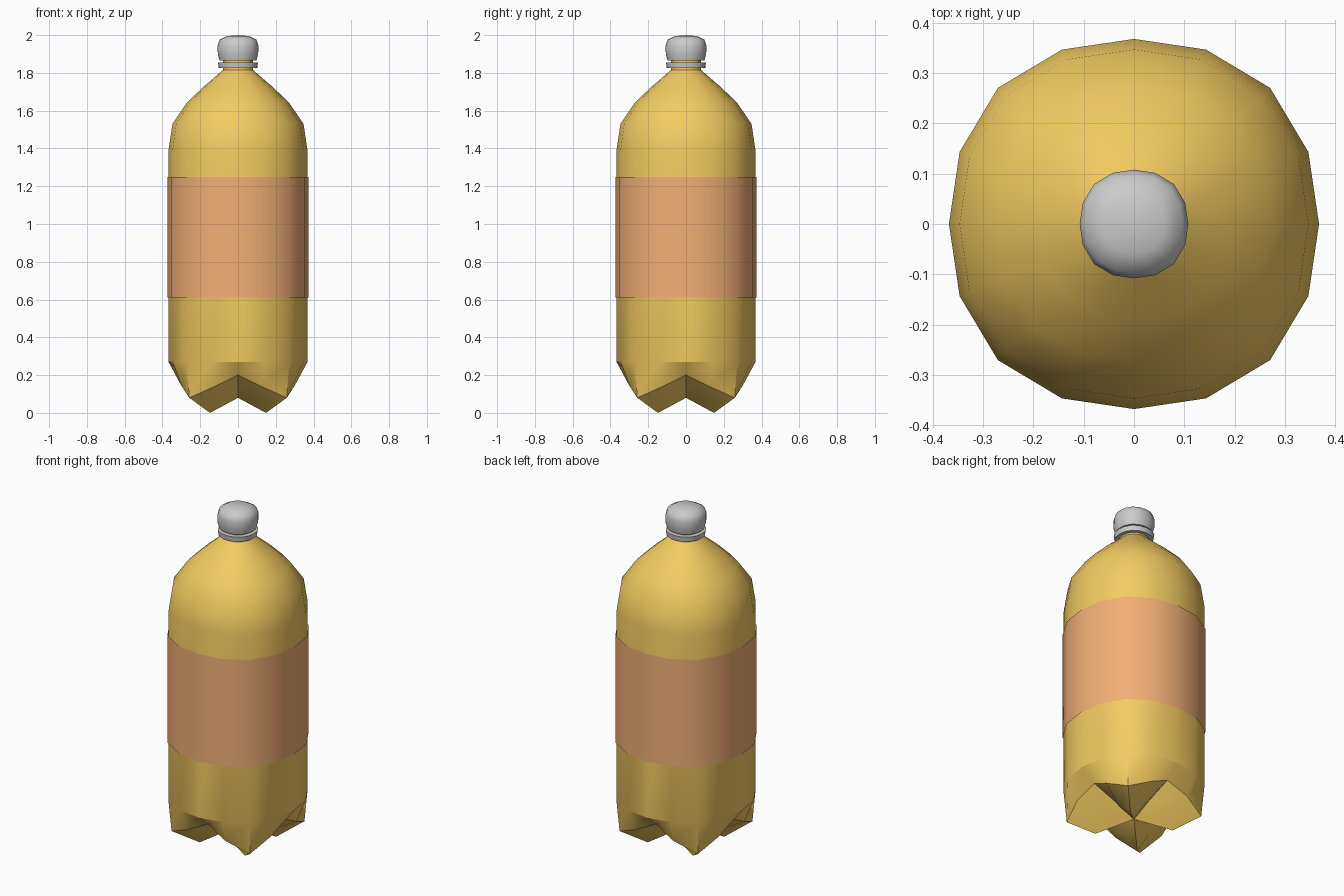
import bpy, bmesh
from math import sin, cos, pi, radians

if "Cube" in bpy.data.objects:
    bpy.data.objects.remove(bpy.data.objects["Cube"])

SIDES = 16


def material(name, color):
    m = bpy.data.materials.new(name)
    m.diffuse_color = (*color, 1)
    m.use_nodes = True
    m.node_tree.nodes["Principled BSDF"].inputs["Base Color"].default_value = m.diffuse_color
    return m


def diag(i):
    # 0 on the x/y axes, 1 on the diagonals
    return 0.5 - 0.5 * cos(4 * 2 * pi * i / SIDES)


def round_ring(r, z):
    # slightly squared circle: diagonals a little wider than the axes
    return [(r * (1 + 0.04 * diag(i)), z) for i in range(SIDES)]


def foot_ring(valley, foot):
    # ring blending from valley (r, z) on the axes to foot (r, z) on the diagonals
    return [tuple(a + (b - a) * diag(i) for a, b in zip(valley, foot))
            for i in range(SIDES)]


def build(name, rings, bottom=None, top=None, closed=False, mat=None, angle=35):
    bm = bmesh.new()
    loops = []
    for ring in rings:
        loops.append([bm.verts.new((r * cos(2 * pi * i / SIDES),
                                    r * sin(2 * pi * i / SIDES), z))
                      for i, (r, z) in enumerate(ring)])
    pairs = list(zip(loops, loops[1:]))
    if closed:
        pairs.append((loops[-1], loops[0]))
    for a, b in pairs:
        for i in range(SIDES):
            j = (i + 1) % SIDES
            bm.faces.new((a[i], a[j], b[j], b[i]))
    for z, loop in ((bottom, loops[0]), (top, loops[-1])):
        if z is not None:
            c = bm.verts.new((0, 0, z))
            for i in range(SIDES):
                bm.faces.new((c, loop[i], loop[(i + 1) % SIDES]))
    bmesh.ops.recalc_face_normals(bm, faces=bm.faces)
    me = bpy.data.meshes.new(name)
    bm.to_mesh(me)
    bm.free()
    ob = bpy.data.objects.new(name, me)
    bpy.context.collection.objects.link(ob)
    if mat:
        me.materials.append(mat)
    bpy.ops.object.select_all(action='DESELECT')
    ob.select_set(True)
    bpy.context.view_layer.objects.active = ob
    bpy.ops.object.shade_smooth_by_angle(angle=radians(angle))
    return ob


def rings(profile):
    return [round_ring(r, z) for r, z in profile]


yellow = material("yellow_plastic", (0.9, 0.6, 0.12))
orange = material("orange_label", (0.9, 0.43, 0.18))

# Bottle body: four-footed base, straight wall, domed shoulder, neck
base = [foot_ring((0.13, 0.14), (0.21, 0.0)),
        foot_ring((0.28, 0.20), (0.365, 0.08))]
wall = rings([(0.368, 0.27), (0.368, 1.39), (0.347, 1.53), (0.272, 1.64),
              (0.19, 1.72), (0.12, 1.78), (0.08, 1.815), (0.077, 1.90)])
build("bottle_body", base + wall, bottom=0.08, top=1.90, mat=yellow)

# Label sleeve
build("label", rings([(0.373, 0.61), (0.373, 1.25)]), mat=orange)

# Tamper ring under the cap
build("neck_ring", rings([(0.075, 1.825), (0.102, 1.825), (0.106, 1.855),
                          (0.075, 1.855)]), closed=True)

# Screw cap
build("cap", rings([(0.098, 1.866), (0.107, 1.90), (0.108, 1.945),
                    (0.098, 1.975), (0.06, 1.995)]), bottom=1.866, top=2.0, angle=50)
